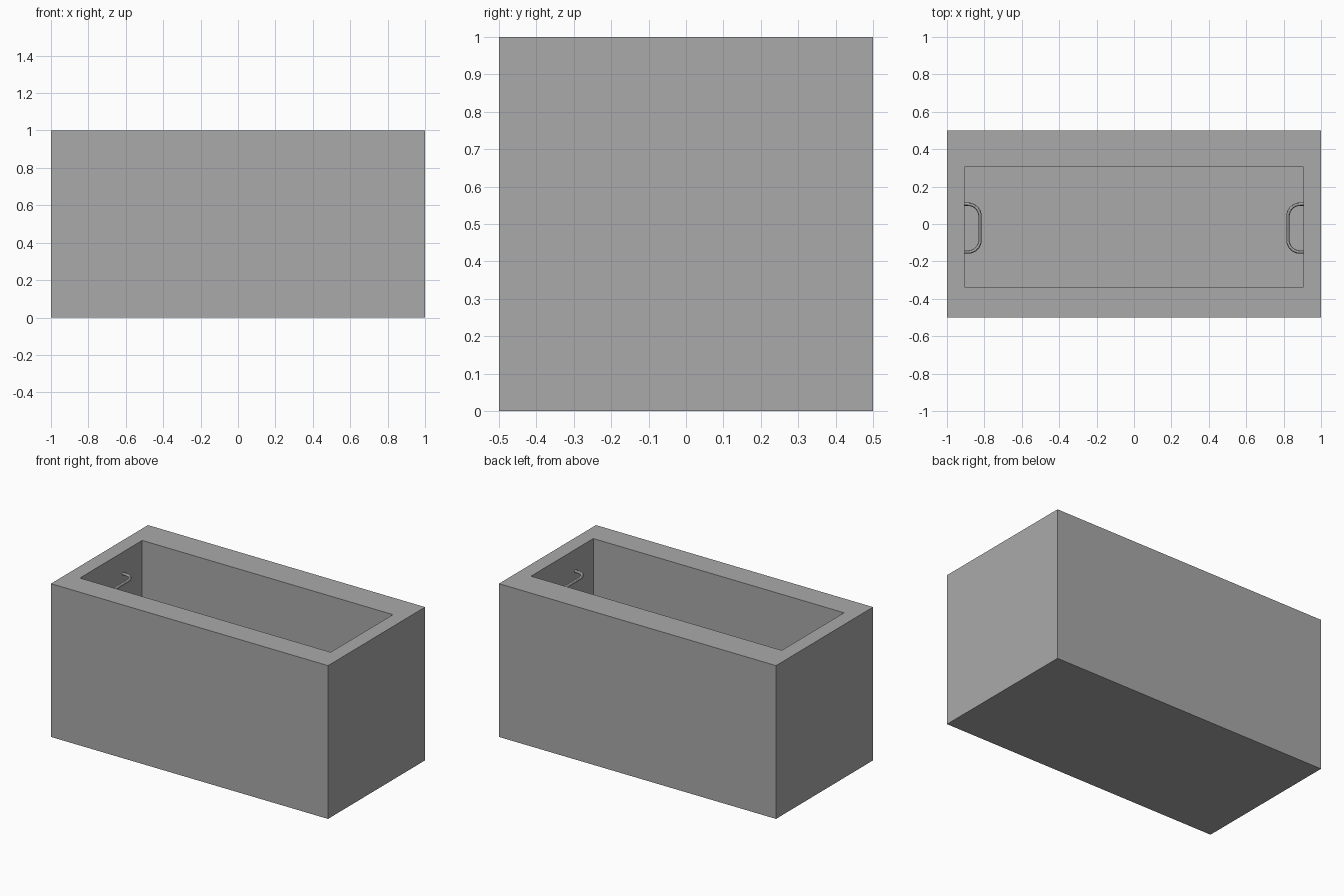
import bpy
from math import sin, cos, pi

cube = bpy.data.objects.get("Cube")
if cube:
    bpy.data.objects.remove(cube, do_unlink=True)

# Single grey material
grey = bpy.data.materials.new("plain_grey")
grey.use_nodes = True
color = (0.4, 0.4, 0.4, 1)
grey.diffuse_color = color
grey.node_tree.nodes["Principled BSDF"].inputs["Base Color"].default_value = color

X0, Y0, Y1 = 0.905, -0.337, 0.305   # cavity half length and side walls
FLOOR = 0.1


def box(name, low, high):
    size = [b - a for a, b in zip(low, high)]
    mid = [(a + b) / 2 for a, b in zip(low, high)]
    bpy.ops.mesh.primitive_cube_add(size=1, location=mid)
    ob = bpy.context.object
    ob.name = name
    ob.scale = size
    bpy.ops.object.transform_apply(location=True, rotation=False, scale=True)
    ob.data.materials.append(grey)
    return ob


# Tub body with a rectangular cavity cut from above
tub = box("tub_body", (-1, -0.5, 0), (1, 0.5, 1))
cutter = box("cavity_cutter", (-X0, Y0, FLOOR), (X0, Y1, 1.2))
cut = tub.modifiers.new("cavity", "BOOLEAN")
cut.object = cutter
cut.solver = "EXACT"
bpy.context.view_layer.objects.active = tub
bpy.ops.object.modifier_apply(modifier="cavity")
bpy.data.objects.remove(cutter, do_unlink=True)


# Grab handles: round bars with rounded corners on each end wall
def handle(name, side):
    z, tube, reach, corner = 0.86, 0.009, 0.082, 0.065
    top, bottom = 0.106, -0.15
    path = [(0, top)]
    for cy, start in ((top - corner, pi / 2), (bottom + corner, 0)):
        for i in range(9):
            a = start - i * pi / 16
            path.append((reach - corner + corner * cos(a), cy + corner * sin(a)))
    path.append((0, bottom))
    curve = bpy.data.curves.new(name, "CURVE")
    curve.dimensions = "3D"
    curve.bevel_depth = tube
    curve.bevel_resolution = 4
    spline = curve.splines.new("POLY")
    spline.points.add(len(path) - 1)
    for point, (d, y) in zip(spline.points, path):
        point.co = (side * (X0 - d), y, z, 1)
    ob = bpy.data.objects.new(name, curve)
    bpy.context.collection.objects.link(ob)
    curve.materials.append(grey)
    bpy.ops.object.select_all(action="DESELECT")
    ob.select_set(True)
    bpy.context.view_layer.objects.active = ob
    bpy.ops.object.convert(target="MESH")
    bpy.ops.object.shade_smooth_by_angle()


handle("left_handle", 1)
handle("right_handle", -1)
